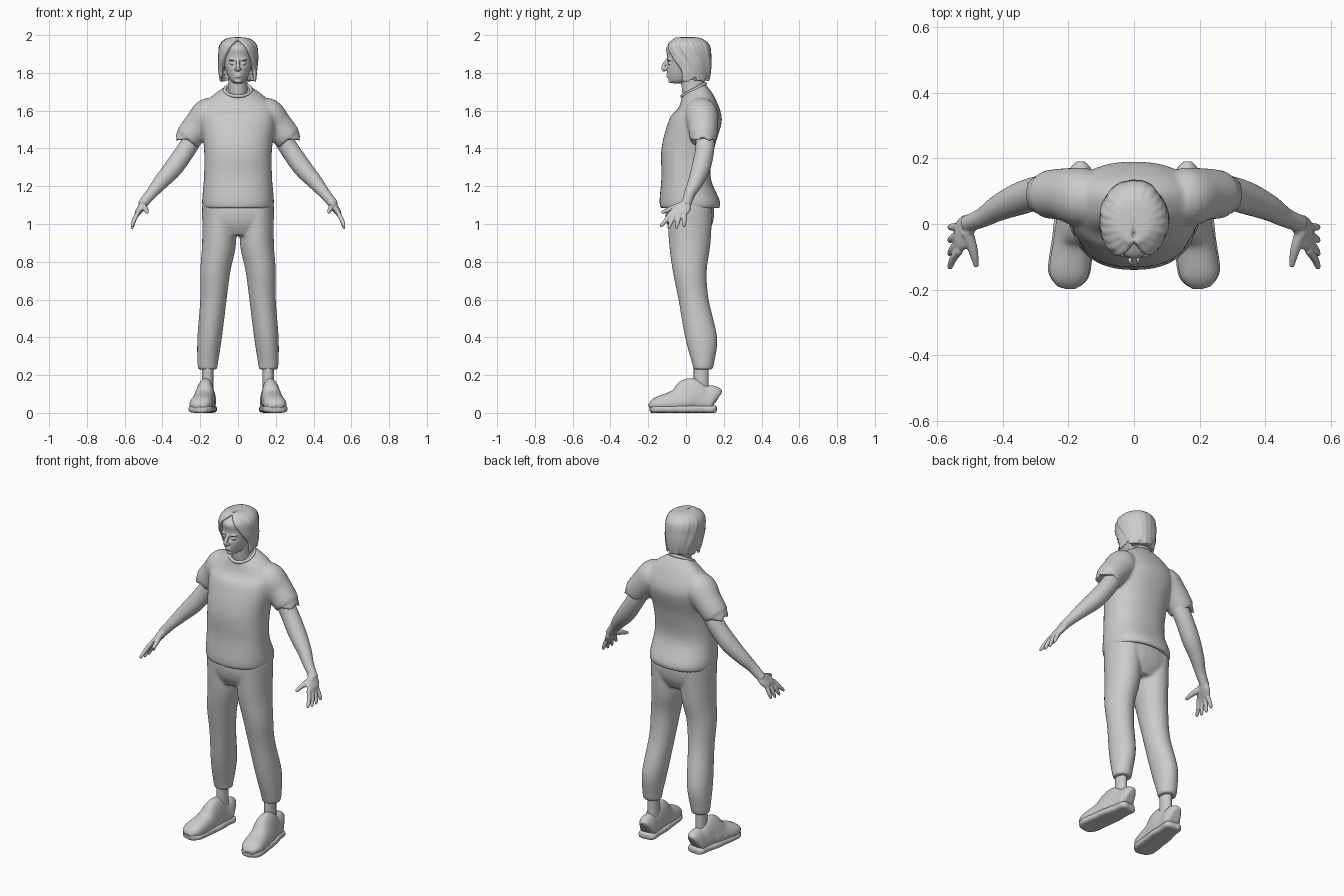
import bpy, bmesh, math, random
from mathutils import Vector, Matrix

random.seed(4)
old = bpy.data.objects.get("Cube")
if old:
    bpy.data.objects.remove(old)

grey = bpy.data.materials.new("plain_grey")
grey.use_nodes = True
GREY = (.6, .6, .6, 1)
grey.diffuse_color = GREY
grey.node_tree.nodes["Principled BSDF"].inputs["Base Color"].default_value = GREY

CENTRE, BOTH = (1,), (1, -1)
ACROSS, ALONG = Vector((1, 0, 0)), Vector((0, 1, 0))
FINE, MEDIUM, COARSE = .004, .005, .009


def spline(stations, steps):
    """Smooth interpolation through the given stations."""
    points = [Vector(station) for station in stations]
    points = [points[0], *points, points[-1]]
    smooth = []
    for before, start, end, after in zip(points, points[1:], points[2:], points[3:]):
        leave, arrive = (end - before) / 2, (after - start) / 2
        for step in range(steps):
            t = step / steps
            ease = t * t * (3 - 2 * t)
            smooth.append(start.lerp(end, ease) + leave * (t * (1 - t) ** 2)
                          - arrive * (t * t * (1 - t)))
    return smooth + [points[-1]]


def loft(bm, stations, side=None, sides=CENTRE, segments=32, steps=5, power=2):
    """Skin through ovals given as (x, y, z, half width, half depth)."""
    path = spline(stations, steps)
    made = []
    for sign in sides:
        rings = []
        for i, point in enumerate(path):
            place, wide, deep = Vector(point[:3]), point[3], point[-1]
            across, forward = ACROSS, ALONG
            if side:
                ahead, behind = path[min(i + 1, len(path) - 1)], path[max(i - 1, 0)]
                tangent = Vector(ahead[:3]) - Vector(behind[:3])
                forward = tangent.cross(side).normalized()
                across = forward.cross(tangent).normalized()
            ring = []
            for k in range(segments):
                angle = math.tau * k / segments
                u, v = [math.copysign(abs(w) ** (2 / power), w)
                        for w in (math.cos(angle), math.sin(angle))]
                spot = place + across * u * wide + forward * v * deep
                ring.append(bm.verts.new((spot.x * sign, spot.y, spot.z)))
            rings.append(ring)
            made += ring
        for lower, upper in zip(rings, rings[1:]):
            for k in range(segments):
                bm.faces.new((lower[k - 1], lower[k], upper[k], upper[k - 1]))
        bm.faces.new(rings[0])
        bm.faces.new(rings[-1])
    return made


def trunk(bm, levels, **options):
    """Centred loft from levels given as (z, y, half width, half depth)."""
    return loft(bm, [(0, y, z, wide, deep) for z, y, wide, deep in levels], **options)


def blob(bm, centre, size, sides=CENTRE):
    for sign in sides:
        spot = Vector((centre[0] * sign, *centre[1:]))
        bmesh.ops.create_icosphere(bm, subdivisions=3, radius=1,
                                   matrix=Matrix.LocRotScale(spot, None, Vector(size)))


def finish(bm, name, voxel, passes=3):
    """Fuse the overlapping lofts into one smooth skin."""
    bmesh.ops.recalc_face_normals(bm, faces=bm.faces[:])
    mesh = bpy.data.meshes.new(name)
    bm.to_mesh(mesh)
    bm.free()
    part = bpy.data.objects.new(name, mesh)
    bpy.context.collection.objects.link(part)
    mesh.materials.append(grey)
    mesh.shade_smooth()
    fuse = part.modifiers.new("fuse", "REMESH")
    fuse.mode, fuse.voxel_size, fuse.use_smooth_shade = "VOXEL", voxel, True
    soften = part.modifiers.new("soften", "SMOOTH")
    soften.factor, soften.iterations = .5, passes


# Shirt: body sloping up to the back of the neck, then sleeves with hollow cuffs
bm = bmesh.new()
body = trunk(bm, [(1.1, .02, .16, .13), (1.08, .02, .18, .15), (1.12, .02, .19, .16),
                  (1.25, 0, .18, .13), (1.4, .01, .18, .14), (1.55, .05, .2, .14),
                  (1.63, .06, .18, .1), (1.71, .04, .08, .06)], segments=48, power=2.3)
for vert in body:
    vert.co.z += (vert.co.y - .04) * max(vert.co.z - 1.58, 0) * 4
loft(bm, [(.09, .08, 1.6, .06), (.15, .08, 1.58, .09), (.21, .09, 1.52, .08),
          (.27, .09, 1.45, .07), (.26, .09, 1.47, .05)],
     side=Vector((.8, 0, .5)), sides=BOTH)
finish(bm, "shirt", COARSE, 2)

# Collar band
bpy.ops.mesh.primitive_torus_add(location=(0, .04, 1.71), rotation=(.5, 0, 0), major_radius=.07,
                                 minor_radius=.009, major_segments=48, minor_segments=12)
collar = bpy.context.object
collar.name = "collar"
collar.data.materials.append(grey)
collar.data.shade_smooth()

# Trousers: hips and two legs
bm = bmesh.new()
trunk(bm, [(1.14, .02, .17, .12), (1.07, .02, .19, .13), (1, .02, .18, .12), (.94, .02, .1, .09)],
      power=2.3)
loft(bm, [(.1, .02, 1.1, .09, .12), (.1, .02, .9, .09, .11), (.12, .02, .75, .08, .09),
          (.13, .04, .6, .07, .08), (.15, .08, .4, .065, .085), (.16, .09, .27, .055, .06),
          (.16, .09, .23, .05, .05)], sides=BOTH)
finish(bm, "trousers", COARSE, 2)

# Ankles
bm = bmesh.new()
loft(bm, [(.16, .08, .27, .03, .04), (.16, .08, .1, .03, .04)], sides=BOTH)
finish(bm, "ankles", COARSE, 1)

# Shoes: toes turned out, uppers narrowing to the top, flat soles
outline = [(.16, .03, .06), (.14, .05, .07), (.09, .05, .07), (.02, .06, .09),
           (-.05, .06, .06), (-.15, .06, .04), (-.19, .03, .02)]
bm = bmesh.new()
for vert in loft(bm, [(.18 - y / 8, y, high + .005, wide, high) for y, wide, high in outline],
                 side=ACROSS, sides=BOTH, power=2.6):
    middle = math.copysign(.16, vert.co.x)
    vert.co.x += (middle - vert.co.x) * max(vert.co.z - .05, 0) * 3
finish(bm, "shoe_uppers", COARSE, 2)
bm = bmesh.new()
loft(bm, [(.18 - y / 8, y, .02, wide + .004, .02) for y, wide, high in outline],
     side=ACROSS, sides=BOTH, power=4)
finish(bm, "shoe_soles", COARSE, 1)

# Arms, palms, fingers and thumbs
bm = bmesh.new()
loft(bm, [(.21, .1, 1.5, .05), (.27, .1, 1.4, .05), (.34, .08, 1.3, .05), (.41, .05, 1.22, .04),
          (.46, .02, 1.16, .03), (.51, 0, 1.1, .025)], side=Vector((.8, 0, .6)), sides=BOTH)
loft(bm, [(.49, 0, 1.12, .02, .02), (.51, -.01, 1.09, .04, .02), (.53, -.04, 1.06, .045, .016),
          (.54, -.04, 1.04, .04, .01)], side=ALONG, sides=BOTH)
for finger in range(4):
    root, tip = -.08 + finger * .024, -.13 + finger * .04
    low = .97 + .008 * abs(finger - 1.5)
    loft(bm, [(.53, root, 1.06, .012), (.55, (root + tip) / 2, 1.02, .012),
              (.56, tip, low + .01, .009), (.56, tip, low, .004)],
         side=ALONG, sides=BOTH, segments=12)
loft(bm, [(.51, -.02, 1.1, .02), (.49, -.08, 1.08, .015), (.48, -.13, 1.06, .008)],
     side=ACROSS, sides=BOTH, segments=12)
finish(bm, "arms_and_hands", MEDIUM, 2)

# Head and neck, with sockets pressed in around the eyes
bm = bmesh.new()
skull = trunk(bm, [(1.745, -.05, .02, .02), (1.76, -.03, .04, .06), (1.8, -.01, .06, .09),
                   (1.85, 0, .075, .1), (1.89, .01, .08, .11), (1.94, .01, .075, .11),
                   (1.98, .01, .03, .04)], segments=64, steps=8)
for vert in skull:
    if vert.co.y < 0:
        gap = math.hypot((abs(vert.co.x) - .03) / .02, (vert.co.z - 1.85) / .012)
        vert.co.y += .01 * math.exp(-gap * gap)
trunk(bm, [(1.62, .05, .06, .05), (1.7, .04, .05, .06), (1.82, .03, .05, .06)])
loft(bm, [(0, -.1, 1.87, .008), (0, -.12, 1.83, .011), (0, -.11, 1.81, .009)], side=ACROSS)
blob(bm, (.01, -.11, 1.82), (.01, .01, .007), BOTH)
for lip in (1.78, 1.79):
    blob(bm, (0, -.09, lip), (.02, .014, .005))
blob(bm, (0, -.08, 1.757), (.02, .014, .012))
blob(bm, (.03, -.084, 1.85), (.015, .013, .008), BOTH)
blob(bm, (.03, -.09, 1.87), (.02, .012, .005), BOTH)
finish(bm, "head", FINE, 1)

# Hair: cap and nape, then locks swept from a centre parting
bm = bmesh.new()
blob(bm, (0, .02, 1.89), (.09, .1, .1))
trunk(bm, [(1.92, .06, .08, .06), (1.82, .07, .08, .05), (1.76, .07, .07, .04)])


def lock_point(turn, reach, z, wide, thick):
    return (.09 * reach * math.sin(turn), .01 - .11 * reach * math.cos(turn), z, wide, thick)


LOCKS = 11
for sign in BOTH:
    for lock in range(LOCKS):
        back = lock / (LOCKS - 1)
        high, low = [math.radians(front + (178 - front) * back) for front in (20, 80)]
        swell, end = random.uniform(.97, 1.04), random.uniform(1.75, 1.78)
        loft(bm, [(.006, .1 * back - .06, 1.98, .012, .01),
                  lock_point(high, .6, 1.97, .02, .014),
                  lock_point(high + (low - high) / 4, .93 * swell, 1.94, .024, .014),
                  lock_point(low - (low - high) / 3, swell, 1.88, .024, .014),
                  lock_point(low, swell, 1.82, .02, .013),
                  lock_point(low, 1, end, .01, .006)],
             side=Vector((math.cos(low), math.sin(low), 0)), sides=(sign,), segments=12)
finish(bm, "hair", MEDIUM, 2)
